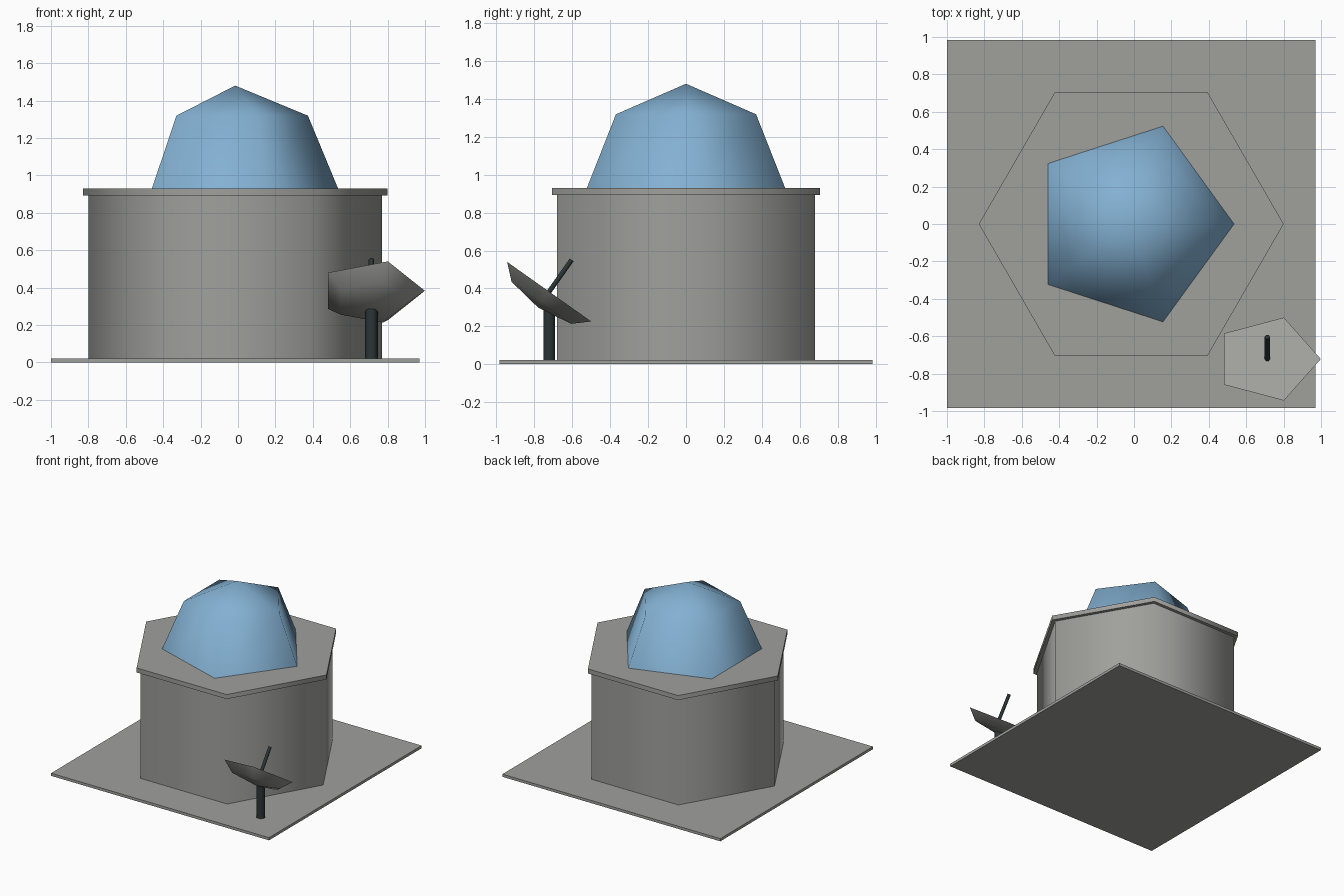
import bpy, bmesh
from math import pi, sin, cos, radians

cube = bpy.data.objects.get("Cube")
if cube:
    bpy.data.objects.remove(cube, do_unlink=True)


def material(name, rgb):
    mat = bpy.data.materials.new(name)
    mat.use_nodes = True
    mat.diffuse_color = (*rgb, 1)
    bsdf = mat.node_tree.nodes["Principled BSDF"]
    bsdf.inputs["Base Color"].default_value = (*rgb, 1)
    bsdf.inputs["Roughness"].default_value = 0.8
    return mat


GREY = material("concrete grey", (0.35, 0.355, 0.335))
BLUE = material("dome blue", (0.23, 0.44, 0.65))
DARK = material("dark metal", (0.025, 0.035, 0.037))


def lathe(name, sides, profile, mat, location, tilt=0.0):
    """Loft rings of (radius, z); radius 0 makes a pole. Smooth sides, flat caps."""
    bm = bmesh.new()
    rings = []
    for r, z in profile:
        count = sides if r > 0 else 1
        rings.append([bm.verts.new((r * cos(2 * pi * i / sides),
                                    r * sin(2 * pi * i / sides), z))
                      for i in range(count)])
    for low, high in zip(rings, rings[1:]):
        for i in range(sides):
            j = (i + 1) % sides
            corners = [low[i % len(low)], low[j % len(low)],
                       high[j % len(high)], high[i % len(high)]]
            bm.faces.new(list(dict.fromkeys(corners))).smooth = True
    for ring in (rings[0], rings[-1]):
        if len(ring) > 1:
            bm.faces.new(ring).smooth = False
    bmesh.ops.recalc_face_normals(bm, faces=bm.faces)
    mesh = bpy.data.meshes.new(name)
    bm.to_mesh(mesh)
    bm.free()
    mesh.materials.append(mat)
    obj = bpy.data.objects.new(name, mesh)
    obj.location = location
    obj.rotation_euler.x = tilt
    bpy.context.collection.objects.link(obj)
    return obj


CX = -0.015           # centre of the building
BASE, ROOF = 0.022, 0.93

# Ground plate
bpy.ops.mesh.primitive_cube_add(size=1, location=(CX, 0, BASE / 2))
plate = bpy.context.object
plate.name = "base_plate"
plate.scale = (1.97, 1.97, BASE)
plate.data.materials.append(GREY)

# Hexagonal building and roof slab
lathe("building_wall", 6, [(0.785, BASE), (0.785, 0.895)], GREY, (CX, 0, 0))
lathe("roof_slab", 6, [(0.815, 0.893), (0.815, ROOF)], GREY, (CX, 0, 0))

# Five-sided dome: one ring halfway between rim and pole
R = 0.55
arc = [(R * cos(a), R * sin(a)) for a in (0, pi / 4)] + [(0, R)]
lathe("dome", 5, arc, BLUE, (CX, 0, ROOF))

# Tilted dish on a post, with a feed rod along its axis
DISH = (0.713, -0.722, 0.383)
TILT = radians(-35.3)
rd, depth = 0.286, 0.102
bowl = [(0, -depth), (rd * cos(pi / 4), -depth * sin(pi / 4)), (rd, 0)]
lathe("dish", 5, bowl, GREY, DISH, TILT)
lathe("feed_rod", 6, [(0.0145, -0.02), (0.0145, 0.205)], DARK, DISH, TILT)
lathe("dish_post", 6, [(0.035, BASE), (0.035, 0.31)], DARK, (DISH[0], DISH[1], 0))
